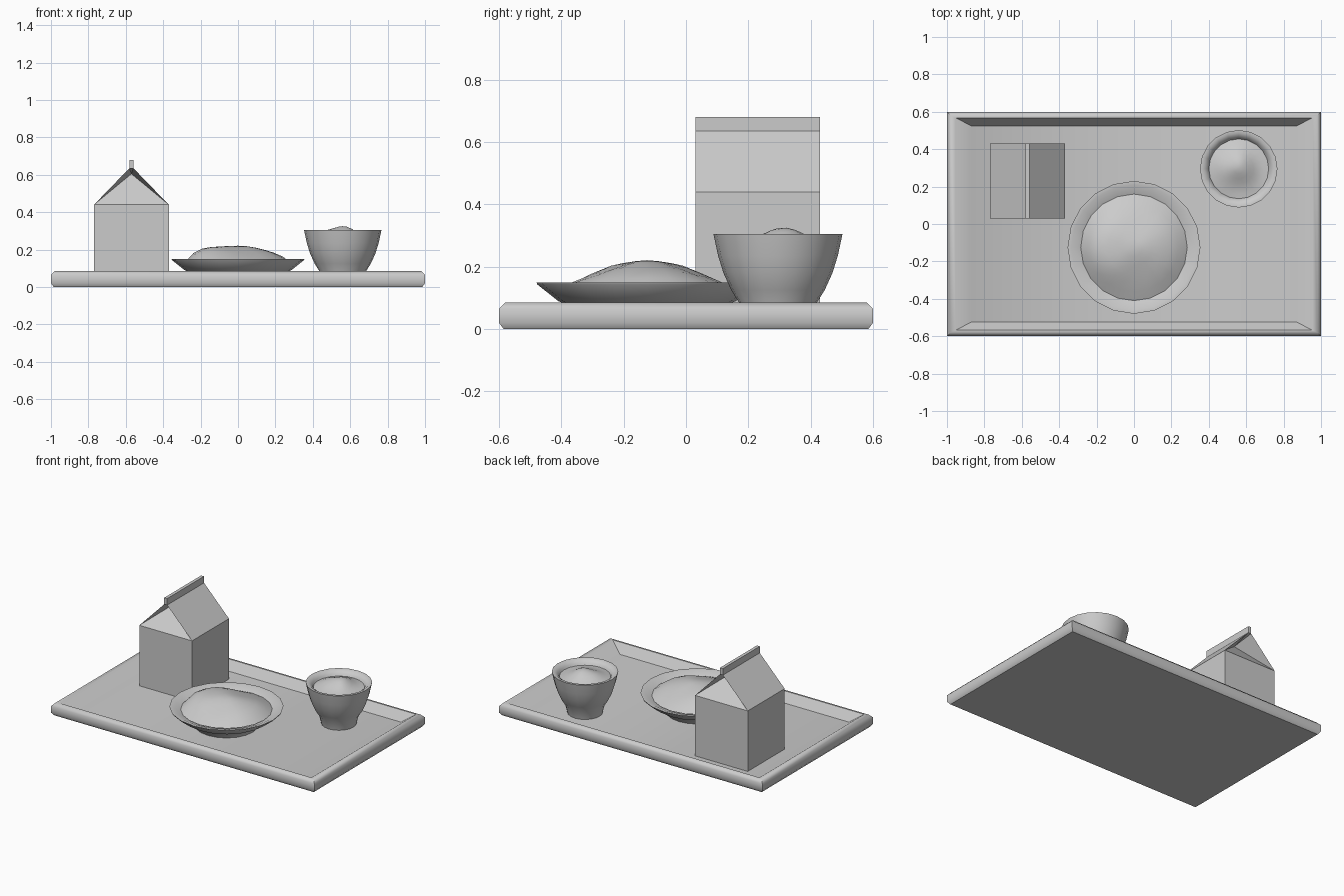
import bpy, math

if "Cube" in bpy.data.objects:
    bpy.data.objects.remove(bpy.data.objects["Cube"])


def make(name, verts, faces, angle=35):
    me = bpy.data.meshes.new(name)
    me.from_pydata(verts, [], faces)
    me.update()
    ob = bpy.data.objects.new(name, me)
    bpy.context.collection.objects.link(ob)
    bpy.ops.object.select_all(action='DESELECT')
    ob.select_set(True)
    bpy.context.view_layer.objects.active = ob
    bpy.ops.object.mode_set(mode='EDIT')
    bpy.ops.mesh.select_all(action='SELECT')
    bpy.ops.mesh.normals_make_consistent(inside=False)
    bpy.ops.object.mode_set(mode='OBJECT')
    bpy.ops.object.shade_smooth_by_angle(angle=math.radians(angle))
    return ob


def stack(name, rings, angle=35, caps=True):
    """Skin a list of equal-length vertex rings and cap both ends."""
    n = len(rings[0])
    verts = [v for r in rings for v in r]
    faces = [(k * n + i, k * n + (i + 1) % n, (k + 1) * n + (i + 1) % n, (k + 1) * n + i)
             for k in range(len(rings) - 1) for i in range(n)]
    if caps:
        faces += [tuple(range(n))[::-1], tuple(range(len(verts) - n, len(verts)))]
    return make(name, verts, faces, angle)


def circle(cx, cy, r, z, n):
    return [(cx + r * math.cos(2 * math.pi * i / n), cy + r * math.sin(2 * math.pi * i / n), z)
            for i in range(n)]


def lathe(name, cx, cy, profile, n=20):
    return stack(name, [circle(cx, cy, r, z, n) for r, z in profile], 40)


def mound(name, cx, cy, radius, height, n=20, rings=6):
    """Lumpy food heap: height(u, v) gives z over the unit disc."""
    verts = []
    for k in range(rings):
        r = 1 - k / rings
        verts += [(cx + radius * u, cy + radius * v, height(u, v))
                  for u, v, _ in circle(0, 0, r, 0, n)]
    verts.append((cx, cy, height(0, 0)))
    faces = [(k * n + i, k * n + (i + 1) % n, (k + 1) * n + (i + 1) % n, (k + 1) * n + i)
             for k in range(rings - 1) for i in range(n)]
    b = (rings - 1) * n
    faces += [(b + i, b + (i + 1) % n, rings * n) for i in range(n)]
    ob = make(name, verts, faces, 60)
    if ob.data.polygons[0].normal.z < 0:
        ob.data.flip_normals()
    return ob


# Tray with bevelled rim and sunken floor
FLOOR = 0.025
tray = [(.985, .585, 0), (1, .6, .02), (1, .6, .065), (.98, .58, .085),
        (.955, .568, .085), (.87, .525, FLOOR)]
stack("tray", [[(-x, -y, z), (x, -y, z), (x, y, z), (-x, y, z)] for x, y, z in tray], 50)

# Dinner plate and its food
lathe("plate", 0, -.125, [(.2, FLOOR), (.22, .06), (.285, .09), (.352, .143), (.355, .15),
                          (.335, .15), (.28, .125), (.24, .11)])


def plate_food(u, v):
    r2 = u * u + v * v
    lump = .007 * math.sin(5 * u + 1) * math.cos(6 * v) * (1 - r2)
    return .13 + (.085 - .02 * u) * (1 - r2 * r2) * math.exp(-1.1 * v * v) + lump


mound("plate_food", 0, -.125, .285, plate_food)

# Small bowl and its food
lathe("bowl", .56, .295, [(.11, FLOOR), (.125, .085), (.15, .125), (.175, .18), (.192, .235),
                          (.207, .305), (.19, .305), (.165, .285), (.15, .24)])


def bowl_food(u, v):
    r2 = u * u + v * v
    peak = math.exp(-2.0 * ((u + .15) ** 2 + (v - .1) ** 2))
    return .272 + .055 * (1 - r2) ** .7 * peak + .006 * math.sin(6 * u + 2 * v) * (1 - r2) \
        if r2 < 1 else .272


mound("bowl_food", .56, .295, .16, bowl_food)

# Gable-top carton: body, roof panels with folded-in ends, top fin
x0, x1, xm, y0, y1 = -.77, -.37, -.57, .03, .43
e, ridge, top, w = .44, .635, .68, .011
verts = []
for y, s in ((y0, 1), (y1, -1)):
    verts += [(x0, y, FLOOR), (x1, y, FLOOR), (x0, y, e), (x1, y, e),
              (xm - w, y, ridge), (xm + w, y, ridge), (xm - w, y, top), (xm + w, y, top),
              (xm, y + s * .15, ridge - .03)]
faces = [(0, 1, 10, 9), (0, 9, 11, 2), (1, 3, 12, 10),
         (2, 11, 13, 4), (3, 5, 14, 12), (4, 13, 15, 6), (5, 7, 16, 14), (6, 15, 16, 7)]
for o in (0, 9):
    faces += [tuple(i + o for i in f) for f in
              ((0, 1, 3, 2), (2, 3, 8), (2, 8, 4), (3, 5, 8), (4, 8, 5), (4, 5, 7, 6))]
make("milk_carton", verts, faces, 30)
